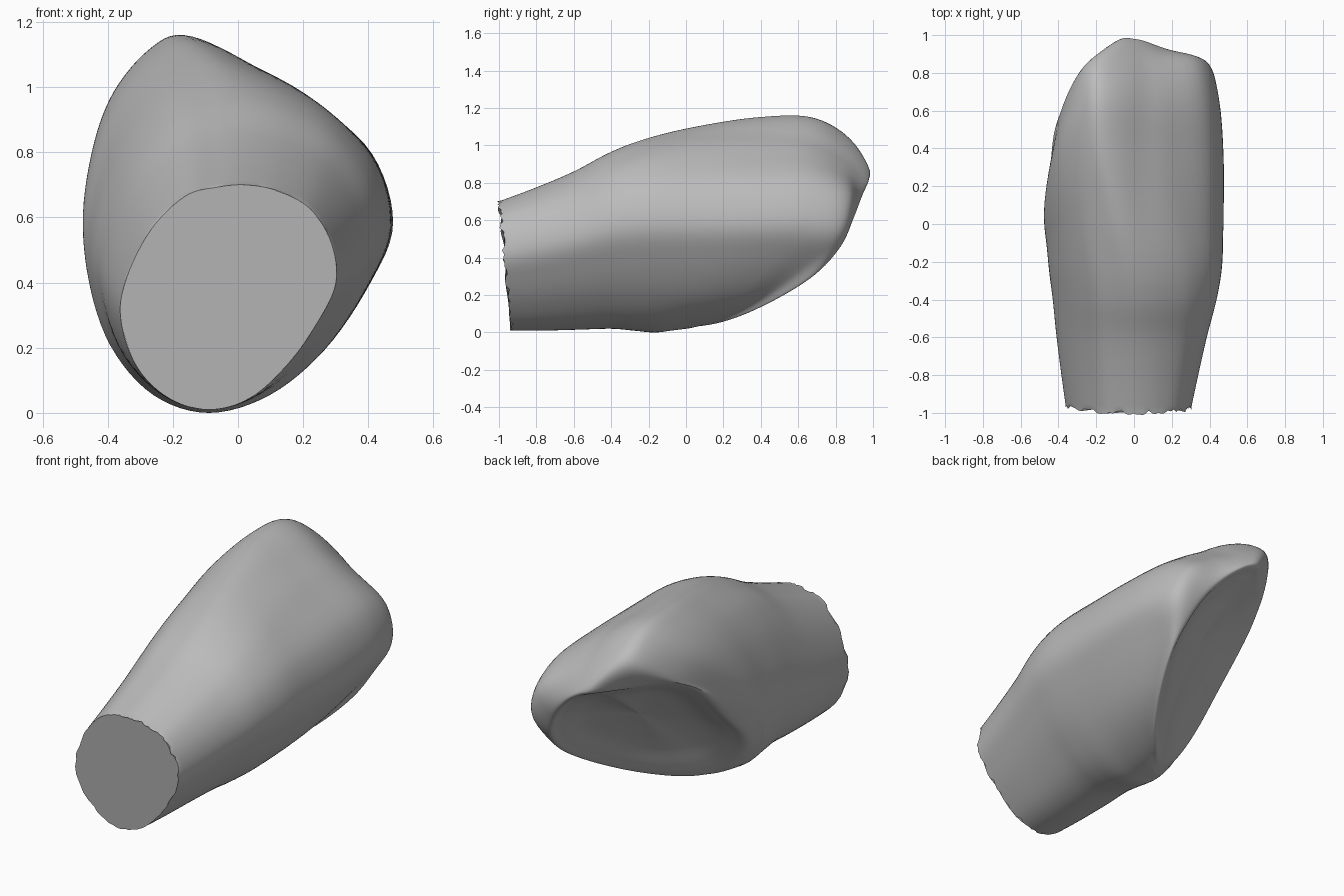
import bpy, bmesh, math, random
from mathutils import Vector

random.seed(4)
if "Cube" in bpy.data.objects:
    bpy.data.objects.remove(bpy.data.objects["Cube"], do_unlink=True)

# Cross-sections as (side, height) fractions, from the crown round past -x
FRONT = [(.18, 1), (-.1, .99), (-.4, .95), (-.72, .8), (-.95, .58), (-1, .4), (-.85, .19), (-.55, .05),
         (-.18, 0), (.2, .05), (.55, .2), (.82, .38), (1, .56), (.96, .74), (.77, .89), (.48, .97)]
BODY = [(-.36, 1), (-.58, .96), (-.8, .85), (-.93, .71), (-1, .52), (-.96, .34), (-.83, .18), (-.57, .05),
        (-.21, 0), (.2, .05), (.56, .16), (.86, .34), (1, .5), (.84, .69), (.42, .83), (0, .94)]
RIM = [(-.2, 1), (-.5, 1), (-.8, 1), (-1, .88), (-1, .56), (-.98, .36), (-.85, .2), (-.57, .06),
       (-.2, 0), (.2, .04), (.55, .16), (.77, .32), (.76, .5), (.6, .68), (.33, .84), (.05, .95)]

# Rings: top y, top z, bottom y, bottom z, min x, max x, section blend, skew
RINGS = [(-1, .70, -.93, .01, -.36, .30, 0, 0),
         (-.8, .775, -.77, .01, -.385, .34, .05, 0),
         (-.6, .86, -.58, .015, -.41, .385, .12, 0),
         (-.4, .965, -.4, .02, -.43, .435, .22, 0),
         (-.2, 1.04, -.28, .01, -.45, .465, .38, .03),
         (.05, 1.1, -.17, 0, -.465, .473, .62, .12),
         (.38, 1.15, -.08, .01, -.475, .475, .9, .4),
         (.67, 1.15, 0, .02, -.475, .455, 1, .7),
         (.87, 1.04, .05, .03, -.46, .405, 1, .95),
         (.95, .87, .1, .05, -.42, .40, 2, 1)]
STEPS = 8


def spline(points, steps, closed):
    """Catmull-Rom curve through the points."""
    n = len(points)
    pick = (lambda i: points[i % n]) if closed else (lambda i: points[max(0, min(n - 1, i))])
    out = []
    for i in range(n if closed else n - 1):
        a, b, c, d = (pick(i + k) for k in (-1, 0, 1, 2))
        for s in range(steps):
            t = s / steps
            out.append(b + (c - a) * (t / 2) + (a * 2 - b * 5 + c * 4 - d) * (t * t / 2)
                       + (b * 3 - a - c * 3 + d) * (t ** 3 / 2))
    return out if closed else out + [points[-1]]


def make_ring(yt, zt, yb, zb, x0, x1, blend, skew):
    ring = []
    at_rim = max(0, blend - 1)
    for f, b, r in zip(FRONT, BODY, RIM):
        side, t = Vector(f).lerp(Vector(b), min(1, blend)).lerp(Vector(r), at_rim)
        x = (x0 + x1) / 2 + side * (x1 - x0) / 2
        # The end face leans towards -x, its +x rim reaches back, and it has a tip
        lean = 1.15 * min(0, x + .1) * (1 - t ** 3 * (1 - at_rim)) + .8 * max(0, x + .1) * (1 - t ** 4)
        tip = .07 * t * t * math.exp(-((x - .06) / .13) ** 2)
        ring.append(Vector((x, yb + (yt - yb) * t + skew * (lean + tip), zb + (zt - zb) * t)))
    return spline(ring, 6, True)


rings = [make_ring(*r) for r in RINGS]

# Hollow in the slanted end face
rim = rings[-1]
centre = sum(rim, Vector()) / len(rim)
inward = Vector((.5, -.55, .65)).normalized()
for scale, depth in ((.85, .015), (.6, .05), (.3, .065), (.02, .07)):
    rings.append([centre + (p - centre) * scale + inward * depth for p in rim])

# Smooth lengthwise through the rings
strips = [spline(list(column), STEPS, False) for column in zip(*rings)]

bm = bmesh.new()
grid = []
for strip in strips:
    row = []
    for i, p in enumerate(strip):
        p = p.copy()
        if i == 0:  # ragged cut edge
            p.y += random.uniform(-.012, .012)
        # Shallow groove along the upper back
        if p.z > .75 and i < (len(RINGS) - 1) * STEPS:
            rise = min(1, (p.z - .75) * 5) * max(0, min(1, p.y + .3))
            p.z -= .012 * rise * math.exp(-((p.x - .06) / .08) ** 2)
        row.append(bm.verts.new(p))
    grid.append(row)
for a, b in zip(grid, grid[1:] + grid[:1]):
    for i in range(len(a) - 1):
        bm.faces.new((a[i], a[i + 1], b[i + 1], b[i]))
# End caps: the flat front cut and the bottom of the hollow
bm.faces.new([row[0] for row in grid])
bm.faces.new([row[-1] for row in grid])
bmesh.ops.recalc_face_normals(bm, faces=bm.faces)

mesh = bpy.data.meshes.new("body")
bm.to_mesh(mesh)
bm.free()
body = bpy.data.objects.new("body", mesh)
bpy.context.collection.objects.link(body)

# Plain grey
grey = bpy.data.materials.new("plain grey")
grey.use_nodes = True
colour = (.5, .5, .5, 1)
grey.diffuse_color = colour
grey.node_tree.nodes["Principled BSDF"].inputs["Base Color"].default_value = colour
mesh.materials.append(grey)

bpy.ops.object.select_all(action='DESELECT')
body.select_set(True)
bpy.context.view_layer.objects.active = body
bpy.ops.object.shade_smooth_by_angle(angle=math.radians(45))
